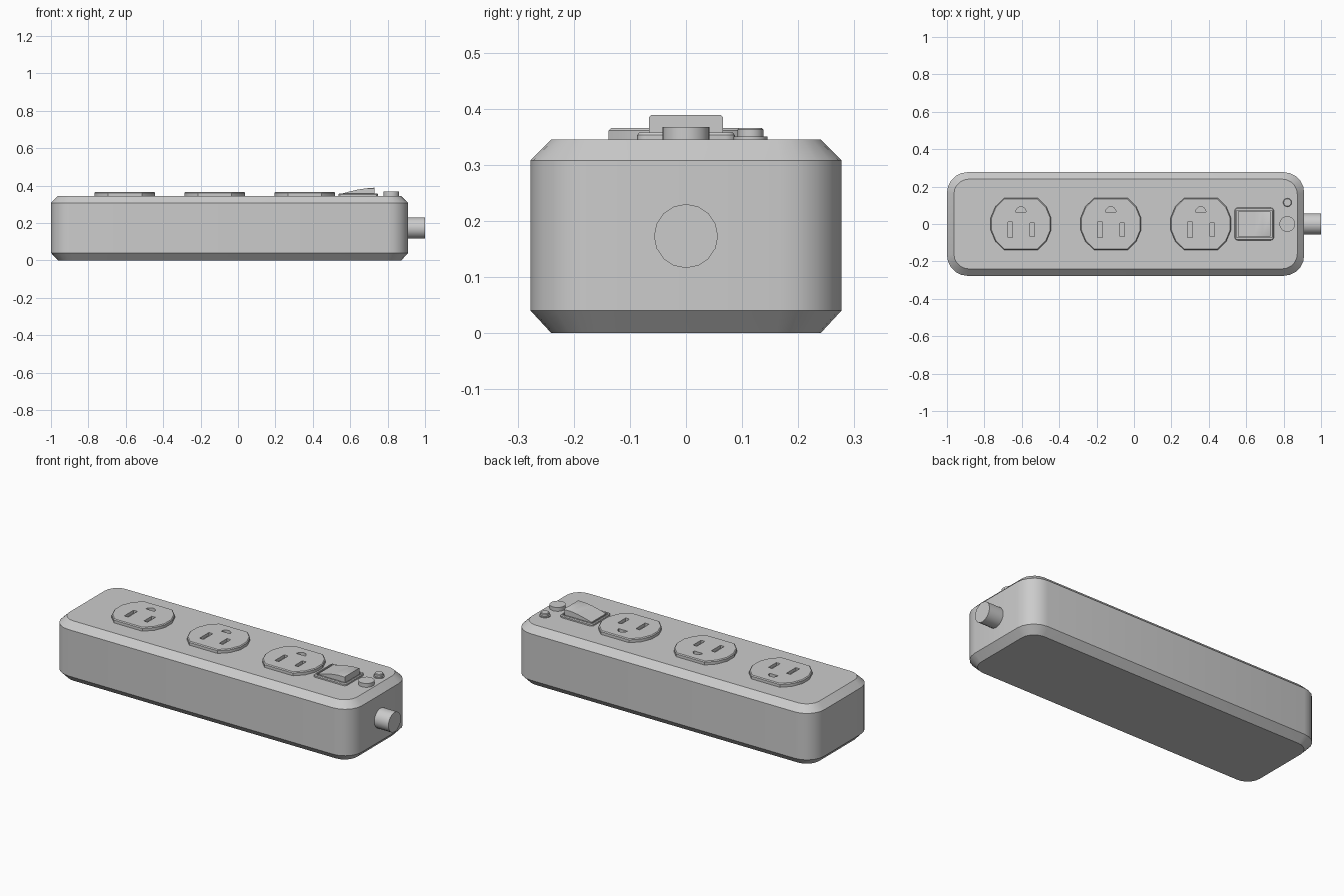
import bpy, bmesh
from math import sin, cos, pi, radians, asin

if "Cube" in bpy.data.objects:
    bpy.data.objects.remove(bpy.data.objects["Cube"], do_unlink=True)

grey = bpy.data.materials.new("plain grey")
grey.use_nodes = True
grey.diffuse_color = (0.6, 0.6, 0.6, 1)
grey.node_tree.nodes["Principled BSDF"].inputs["Base Color"].default_value = (0.6, 0.6, 0.6, 1)

TOP = 0.345  # height of the case top


def loft(name, rings):
    """Solid through a stack of matching point rings, capped at both ends."""
    bm = bmesh.new()
    loops = [[bm.verts.new(p) for p in ring] for ring in rings]
    n = len(loops[0])
    for a, b in zip(loops, loops[1:]):
        for i in range(n):
            j = (i + 1) % n
            bm.faces.new((a[i], a[j], b[j], b[i]))
    bm.faces.new(loops[0][::-1])
    bm.faces.new(loops[-1])
    bmesh.ops.recalc_face_normals(bm, faces=bm.faces)
    mesh = bpy.data.meshes.new(name)
    bm.to_mesh(mesh)
    bm.free()
    mesh.materials.append(grey)
    ob = bpy.data.objects.new(name, mesh)
    bpy.context.collection.objects.link(ob)
    return ob


def activate(ob):
    bpy.ops.object.select_all(action='DESELECT')
    ob.select_set(True)
    bpy.context.view_layer.objects.active = ob


def smooth(ob, angle=30):
    activate(ob)
    bpy.ops.object.shade_smooth_by_angle(angle=radians(angle))


def cut(ob, cutter):
    mod = ob.modifiers.new("cut", 'BOOLEAN')
    mod.operation, mod.solver, mod.object = 'DIFFERENCE', 'EXACT', cutter
    activate(ob)
    bpy.ops.object.modifier_apply(modifier=mod.name)
    bpy.data.objects.remove(cutter, do_unlink=True)


def rounded(cx, hx, hy, r, z, seg=5):
    pts = []
    for k, (sx, sy) in enumerate(((1, 1), (-1, 1), (-1, -1), (1, -1))):
        for i in range(seg + 1):
            a = (k + i / seg) * pi / 2
            pts.append((cx + sx * (hx - r) + r * cos(a), sy * (hy - r) + r * sin(a), z))
    return pts


def disc(cx, cy, r, z, n=24):
    return [(cx + r * cos(2 * pi * i / n), cy + r * sin(2 * pi * i / n), z) for i in range(n)]


def box(name, x0, x1, y0, y1, z0, z1):
    return loft(name, [[(x0, y0, z), (x1, y0, z), (x1, y1, z), (x0, y1, z)] for z in (z0, z1)])


def outlet_ring(cx, inset, z, seg=5):
    """Circle with its front and back cut flat."""
    r, flat = 0.165 - inset, 0.138 - inset
    a = asin(flat / r)
    arc = [-a + 2 * a * i / seg for i in range(seg + 1)]
    return [(cx + r * cos(t + s), r * sin(t + s), z) for s in (0, pi) for t in arc]


# Case with chamfered top and bottom edges
MID = -0.045
case = loft("case", [rounded(MID, 0.918, 0.24, 0.08, 0),
                     rounded(MID, 0.955, 0.277, 0.11, 0.04),
                     rounded(MID, 0.955, 0.277, 0.11, 0.308),
                     rounded(MID, 0.918, 0.24, 0.08, TOP)])
smooth(case)

# Three outlets with recessed slots
for number, cx in enumerate((-0.605, -0.124, 0.357), 1):
    plate = loft(f"outlet_{number}", [outlet_ring(cx, 0, TOP - 0.01),
                                      outlet_ring(cx, 0, 0.361),
                                      outlet_ring(cx, 0.005, 0.366)])
    cut(plate, box("slot_cutter", cx - 0.07, cx - 0.045, -0.073, 0.012, 0.348, 0.4))
    cut(plate, box("slot_cutter", cx + 0.05, cx + 0.074, -0.066, 0.006, 0.348, 0.4))
    arch = [(cx + 0.028 * cos(pi * i / 8), 0.063 + 0.029 * sin(pi * i / 8)) for i in range(9)]
    cut(plate, loft("ground_cutter", [[(x, y, z) for x, y in arch] for z in (0.348, 0.4)]))
    smooth(plate, 25)

# Switch frame with a well, and the rocker in it
SX = 0.643
frame = loft("switch_frame", [rounded(SX, 0.105, 0.087, 0.016, TOP - 0.01, 3),
                              rounded(SX, 0.105, 0.087, 0.016, 0.353, 3),
                              rounded(SX, 0.101, 0.083, 0.012, 0.358, 3)])
cut(frame, box("well_cutter", SX - 0.094, SX + 0.094, -0.073, 0.073, 0.347, 0.4))
smooth(frame)

profile = [(0.557, 0.34), (0.557, 0.358), (0.60, 0.369), (0.643, 0.379),
           (0.686, 0.385), (0.731, 0.389), (0.731, 0.34)]
rocker = loft("switch_rocker", [[(x, y, min(z, 0.389 - d) if z > 0.36 else z) for x, z in profile]
                                for y, d in ((-0.066, 0.004), (-0.062, 0), (0.062, 0), (0.066, 0.004))])
smooth(rocker)

# Reset button and indicator lamp
button = loft("reset_button", [disc(0.82, 0, 0.042, z) for z in (TOP - 0.01, 0.367)])
lamp = loft("indicator_lamp", [disc(0.82, 0.115, 0.023, TOP - 0.01, 16),
                               disc(0.82, 0.115, 0.023, 0.363, 16),
                               disc(0.82, 0.115, 0.020, 0.366, 16)])
lamp_base = loft("lamp_base", [disc(0.82, 0.115, 0.03, z, 16) for z in (TOP - 0.01, 0.35)])

# Cord stub on the left end
cord = loft("cord_stub", [[(x, py, 0.173 + px) for px, py, _ in disc(0, 0, 0.057, 0, 16)]
                          for x in (0.89, 1.0)])
for ob in (button, lamp, lamp_base, cord):
    smooth(ob)
